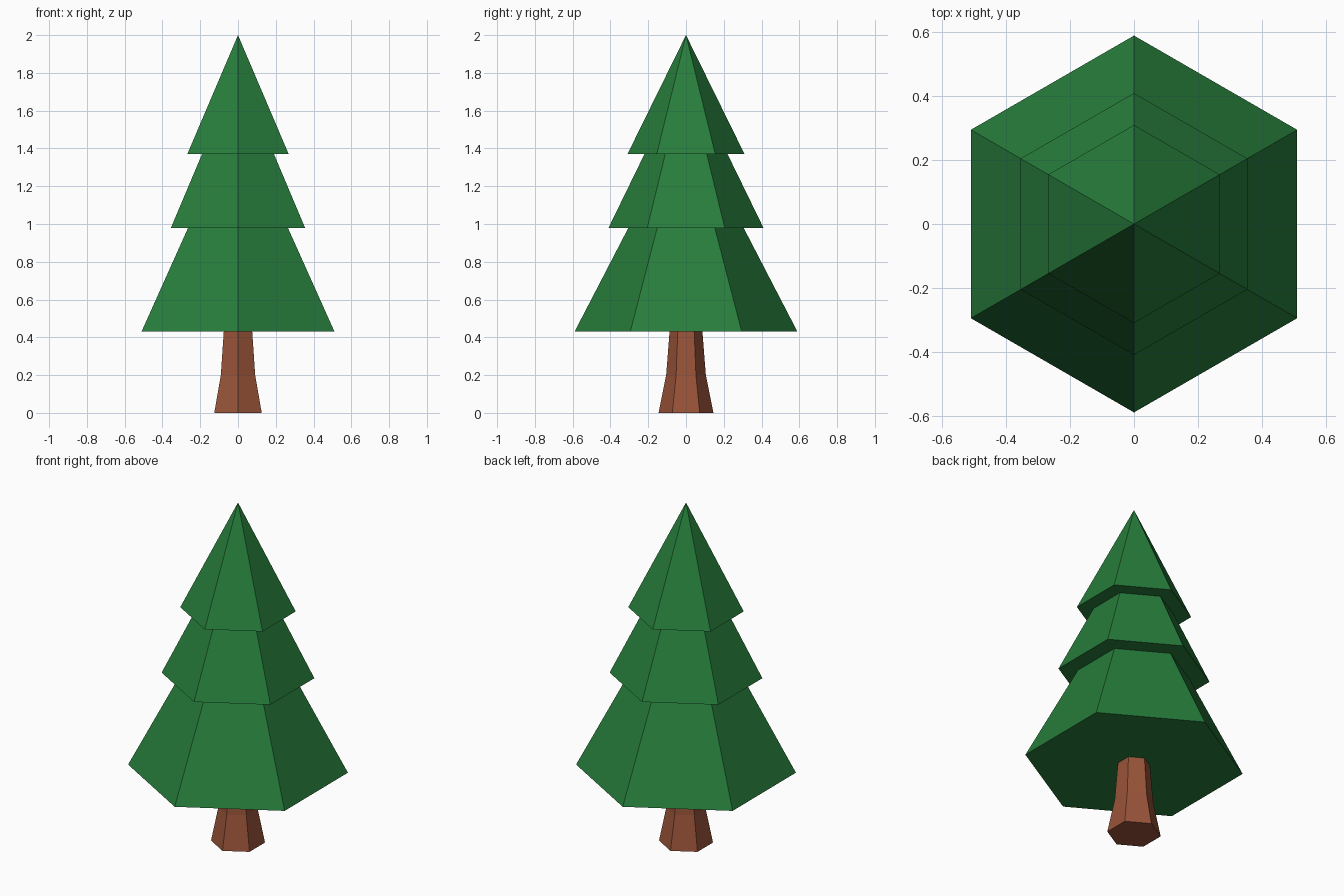
import bpy, bmesh, math

if "Cube" in bpy.data.objects:
    bpy.data.objects.remove(bpy.data.objects["Cube"])

SIDES = 6


def material(name, color):
    m = bpy.data.materials.new(name)
    m.diffuse_color = (*color, 1.0)
    m.use_nodes = True
    m.node_tree.nodes["Principled BSDF"].inputs["Base Color"].default_value = m.diffuse_color
    return m


def hex_lathe(name, profile, mat, cap_bottom=False):
    """Sweep (radius, z) points, listed bottom to top, round z with corners on +-y."""
    bm = bmesh.new()
    rings = []
    for r, z in profile:
        if r == 0:
            rings.append([bm.verts.new((0, 0, z))] * SIDES)
            continue
        angles = [math.pi / 2 + i * math.tau / SIDES for i in range(SIDES)]
        rings.append([bm.verts.new((r * math.cos(a), r * math.sin(a), z)) for a in angles])
    for low, high in zip(rings, rings[1:]):
        for i in range(SIDES):
            j = (i + 1) % SIDES
            corners = [low[i], low[j], high[j], high[i]]
            bm.faces.new(list(dict.fromkeys(corners)))
    if cap_bottom:
        bm.faces.new(rings[0][::-1])
    mesh = bpy.data.meshes.new(name)
    bm.to_mesh(mesh)
    bm.free()
    mesh.materials.append(mat)
    obj = bpy.data.objects.new(name, mesh)
    bpy.context.collection.objects.link(obj)
    return obj


green = material("needle green", (0.020, 0.205, 0.044))
brown = material("bark brown", (0.318, 0.088, 0.040))

# Trunk, flared towards the ground
hex_lathe("trunk", [(0.145, 0.0), (0.105, 0.2), (0.087, 0.43)], brown, cap_bottom=True)

# Foliage tiers: each starts where the part below ends, with a flat underside
hex_lathe("lower_foliage", [(0.087, 0.43), (0.59, 0.43), (0.305, 0.98)], green)
hex_lathe("middle_foliage", [(0.305, 0.98), (0.41, 0.98), (0.22, 1.37)], green)
hex_lathe("top_foliage", [(0.22, 1.37), (0.31, 1.37), (0.0, 2.0)], green)
